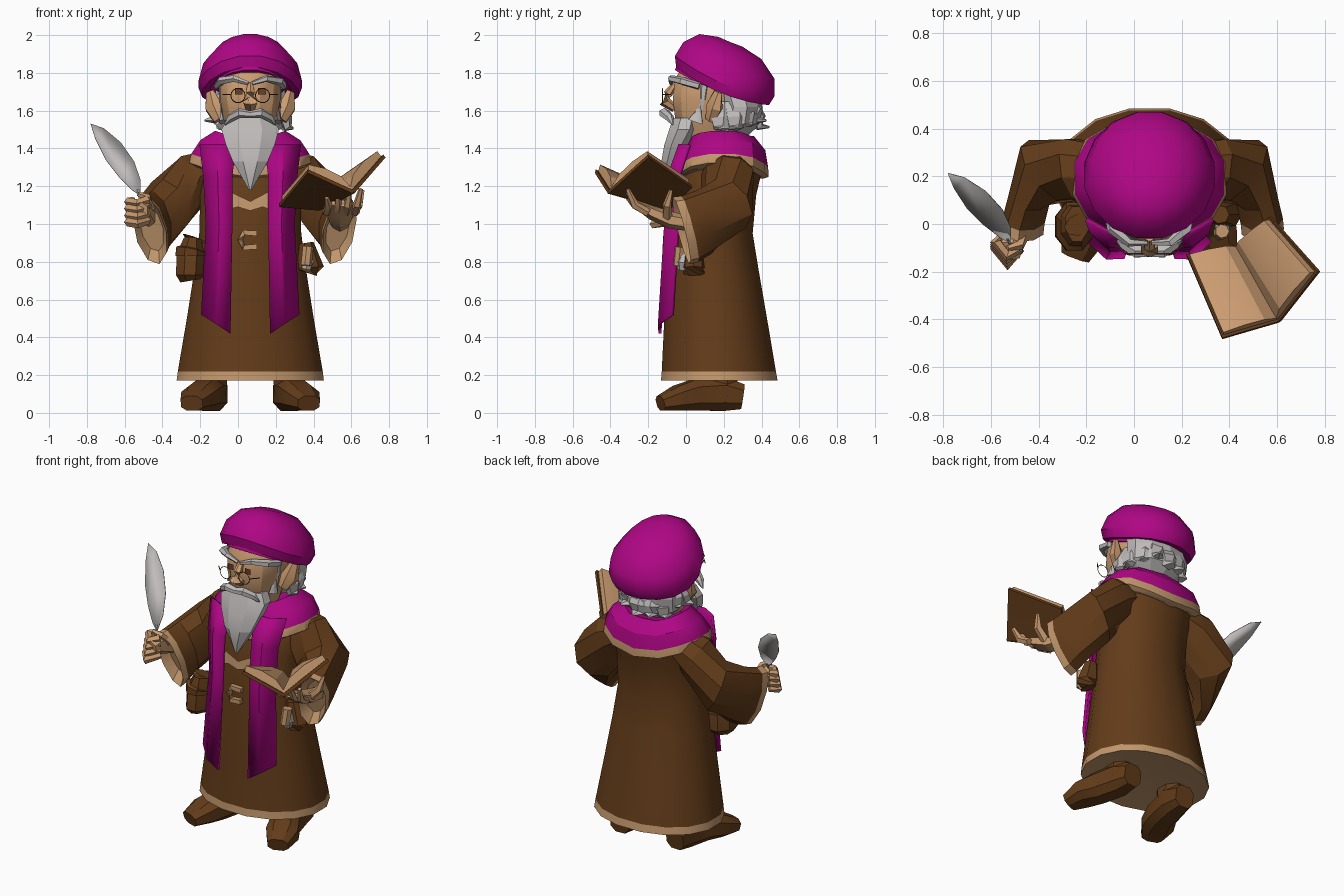
import bpy, bmesh, math, random
from mathutils import Vector

random.seed(4)
CX = 0.065  # body centre line


def mat(name, col):
    m = bpy.data.materials.new(name)
    m.diffuse_color = (*col, 1)
    return m


BROWN = mat("brown_cloth", (0.125, 0.045, 0.010))
TAN = mat("tan_trim", (0.54, 0.31, 0.15))
SKIN = mat("skin", (0.60, 0.335, 0.165))
MAGENTA = mat("magenta_cloth", (0.43, 0.002, 0.235))
GREY = mat("grey_hair", (0.52, 0.50, 0.49))
DARK = mat("dark_wire", (0.14, 0.05, 0.02))


def build(name, verts, faces, mats, idx=None, angle=30):
    me = bpy.data.meshes.new(name)
    bm = bmesh.new()
    vs = [bm.verts.new(v) for v in verts]
    for i, f in enumerate(faces):
        bm.faces.new([vs[j] for j in f]).material_index = idx[i] if idx else 0
    bmesh.ops.recalc_face_normals(bm, faces=bm.faces)
    bm.to_mesh(me)
    bm.free()
    ob = bpy.data.objects.new(name, me)
    bpy.context.collection.objects.link(ob)
    for m in mats:
        me.materials.append(m)
    bpy.ops.object.select_all(action='DESELECT')
    ob.select_set(True)
    bpy.context.view_layer.objects.active = ob
    bpy.ops.object.shade_smooth_by_angle(angle=math.radians(angle))
    return ob


def skin(name, rings, mats, segs=None, angle=30):
    """Bridge rings of points; segs gives the material of each band, end caps included."""
    n, k = len(rings[0]), len(rings)
    verts = [p for r in rings for p in r]
    segs = segs or [0] * (k + 1)
    faces, idx = [list(range(n))], [segs[0]]
    for i in range(k - 1):
        for j in range(n):
            a, b = i * n + j, i * n + (j + 1) % n
            faces.append([a, b, b + n, a + n])
            idx.append(segs[i + 1])
    faces.append(list(range((k - 1) * n, k * n)))
    idx.append(segs[-1])
    return build(name, verts, faces, mats, idx, angle)


def oval(c, u, v, n, p=1.0):
    pts = []
    for j in range(n):
        a = 2 * math.pi * (j + 0.5) / n
        s, t = math.cos(a), math.sin(a)
        pts.append(Vector(c) + Vector(u) * math.copysign(abs(s) ** p, s)
                   + Vector(v) * math.copysign(abs(t) ** p, t))
    return pts


def stack(name, levels, mats, segs=None, n=16, p=0.85, angle=30, lift=0):
    """Level = (z, half width, front y, back y); lift raises the sides."""
    rings = [oval((CX, (f + b) / 2, z), (w, 0, 0), (0, (b - f) / 2, 0), n, p) for z, w, f, b in levels]
    for r in rings:
        for q in r:
            q.z += lift * max(0, abs(q.x - CX) - 0.1)
    return skin(name, rings, mats, segs, angle)


def limb(name, pts, radii, mats, segs=None, n=8, angle=30, p=1.0):
    """Tube through pts; radii are (side, up) pairs."""
    P = [Vector(q) for q in pts]
    rings = []
    for i, c in enumerate(P):
        d = (P[min(i + 1, len(P) - 1)] - P[max(i - 1, 0)]).normalized()
        ref = Vector((0, 0, 1)) if abs(d.z) < 0.95 else Vector((0, 1, 0))
        s = d.cross(ref).normalized()
        rings.append(oval(c, s * radii[i][0], s.cross(d) * radii[i][1], n, p))
    return skin(name, rings, mats, segs, angle)


def mx(x, side):
    return CX + side * (x - CX)  # side -1 mirrors about the centre line


# robe with tan hem and lining
stack("robe", [(0.178, 0.37, -0.11, 0.46), (0.172, 0.397, -0.138, 0.49), (0.218, 0.391, -0.134, 0.482),
               (0.5, 0.342, -0.12, 0.434), (0.75, 0.302, -0.105, 0.39), (0.95, 0.275, -0.09, 0.357),
               (1.15, 0.27, -0.065, 0.375), (1.28, 0.28, -0.03, 0.405), (1.4, 0.2, 0.03, 0.36)],
      [BROWN, TAN], [1, 1, 1, 0, 0, 0, 0, 0, 0, 0], p=0.95)
# collar with trim, raised over the shoulders
stack("collar", [(1.24, 0.30, -0.04, 0.41), (1.25, 0.33, -0.055, 0.437), (1.3, 0.32, -0.05, 0.435),
                 (1.39, 0.27, -0.01, 0.42), (1.465, 0.19, 0.02, 0.36), (1.44, 0.12, 0.05, 0.28)],
      [MAGENTA, TAN], [1, 1, 1, 0, 0, 0, 0], n=14, lift=0.33)

# hanging stole bands
for side, tag in ((1, "right"), (-1, "left")):
    rows = [(0.42, 0.52, -0.04, -0.19, -0.138, -0.07), (1.0, 1.0, -0.03, -0.165, -0.105, -0.04),
            (1.25, 1.25, -0.03, -0.18, -0.09, -0.035), (1.42, 1.42, -0.01, -0.2, -0.03, 0.02)]
    verts = []
    for zi, zo, xi, xo, yi, yo in rows:
        xm = (xi + xo) / 2
        verts += [(mx(xi, side), yi, zi), (mx(xm, side), min(yi, yo) - 0.003, (zi + zo) / 2), (mx(xo, side), yo, zo)]
    faces = [[r * 3 + c, r * 3 + c + 1, r * 3 + c + 4, r * 3 + c + 3] for r in range(3) for c in range(2)]
    ob = build("stole_" + tag, verts, faces, [MAGENTA])
    so = ob.modifiers.new("thick", 'SOLIDIFY')
    so.thickness, so.offset = 0.016, 0

# neck placket and open belt buckle
build("placket", [(-0.04, -0.088, 1.17), (-0.04, -0.092, 1.08), (0.0, -0.096, 1.09), (CX, -0.098, 1.07),
                  (0.13, -0.096, 1.09), (0.16, -0.092, 1.08), (0.16, -0.088, 1.17), (CX, -0.092, 1.12)],
      [[0, 1, 2, 7], [2, 3, 7], [3, 4, 7], [4, 5, 6, 7]], [TAN])
limb("buckle", [(0.1, -0.104, 0.95), (0.03, -0.106, 0.955), (0.012, -0.108, 0.915), (0.03, -0.11, 0.875),
                (0.1, -0.11, 0.88)], [(0.02, 0.02)] * 5, [TAN], n=4)

# boots
for side, tag in ((1, "right"), (-1, "left")):
    pts = [(-0.13, 0.30, 0.085), (-0.135, 0.2, 0.1), (-0.17, 0.05, 0.095), (-0.21, -0.04, 0.078), (-0.245, -0.135, 0.05)]
    limb("boot_" + tag, [(mx(x, side), y, z) for x, y, z in pts],
         [(0.065, 0.07), (0.085, 0.095), (0.09, 0.088), (0.1, 0.07), (0.065, 0.042)], [BROWN], p=0.75)
    limb("leg_" + tag, [(mx(-0.14, side), 0.18, 0.08), (mx(-0.13, side), 0.18, 0.19)], [(0.08, 0.1)] * 2, [BROWN])

# head, ears, nose, brows, eyes, glasses
stack("head", [(1.42, 0.1, 0.02, 0.24), (1.54, 0.14, -0.06, 0.28), (1.66, 0.165, -0.075, 0.3),
               (1.77, 0.165, -0.064, 0.3), (1.86, 0.12, 0.0, 0.24)], [SKIN], n=12)
limb("nose", [(CX, -0.06, 1.74), (CX, -0.095, 1.69), (CX, -0.11, 1.645), (CX, -0.06, 1.61)],
     [(0.018, 0.015), (0.026, 0.024), (0.042, 0.032), (0.025, 0.02)], [SKIN], n=6)
for side, tag in ((1, "right"), (-1, "left")):
    def m(*q):
        return [(mx(x, side), y, z) for x, y, z in q]
    limb("ear_" + tag, m((-0.1, 0.13, 1.55), (-0.13, 0.15, 1.62), (-0.15, 0.17, 1.7)),
         [(0.025, 0.035), (0.04, 0.055), (0.015, 0.03)], [SKIN], n=6)
    limb("brow_" + tag, m((0.055, -0.08, 1.745), (-0.02, -0.078, 1.77), (-0.09, -0.02, 1.757), (-0.115, 0.07, 1.73)),
         [(0.01, 0.01), (0.018, 0.018), (0.025, 0.022), (0.015, 0.02)], [GREY], n=5)
    limb("temple_hair_" + tag, m((-0.085, 0.1, 1.77), (-0.088, 0.09, 1.66), (-0.083, 0.05, 1.54)),
         [(0.02, 0.03), (0.015, 0.018), (0.02, 0.04)], [GREY], n=6)
    limb("moustache_" + tag, m((0.07, -0.115, 1.58), (0.01, -0.115, 1.588), (-0.04, -0.085, 1.56), (-0.07, -0.07, 1.525)),
         [(0.025, 0.018), (0.03, 0.026), (0.024, 0.022), (0.004, 0.004)], [GREY], n=6)
    x = mx(0.005, side)
    build("eye_" + tag, [(x - 0.02, -0.08, 1.685), (x + 0.02, -0.08, 1.685), (x + 0.02, -0.08, 1.72),
                         (x - 0.02, -0.08, 1.72)], [[0, 1, 2, 3]], [DARK])
    bpy.ops.mesh.primitive_torus_add(location=(mx(0.0, side), -0.125, 1.68), rotation=(math.pi / 2, 0, 0),
                                     major_radius=0.038, minor_radius=0.0025, major_segments=14, minor_segments=4)
    bpy.context.object.name = "lens_rim_" + tag
    bpy.context.object.data.materials.append(DARK)
    limb("glasses_arm_" + tag, m((-0.038, -0.125, 1.685), (-0.08, -0.08, 1.685)),
         [(0.003, 0.003)] * 2, [DARK], n=4)

# beard
stack("beard", [(1.56, 0.13, -0.075, 0.08), (1.5, 0.165, -0.095, 0.07), (1.42, 0.14, -0.12, 0.02),
                (1.33, 0.1, -0.135, -0.02), (1.25, 0.05, -0.13, -0.05), (1.18, 0.008, -0.115, -0.1)],
      [GREY], n=8, p=1, angle=15)

# hair mass with broad locks curling down and outward
stack("hair", [(1.47, 0.13, 0.16, 0.33), (1.53, 0.2, 0.15, 0.395), (1.62, 0.205, 0.17, 0.405),
               (1.72, 0.19, 0.14, 0.38), (1.78, 0.16, 0.1, 0.3)], [GREY], n=10, p=1, angle=10)
for i in range(9):
    a = math.radians(-5 + 23.75 * i)
    ca, sa = math.cos(a), math.sin(a)
    r = 0.235 + random.uniform(-0.012, 0.012)
    z0 = 1.55 + random.uniform(-0.02, 0.04)
    limb("hair_lock", [(CX + ca * 0.15, 0.2 + sa * 0.15, z0 + 0.1), (CX + ca * 0.19, 0.2 + sa * 0.19, z0 + 0.02),
                       (CX + ca * 0.2, 0.2 + sa * 0.19, z0 - 0.03), (CX + ca * r, 0.2 + sa * r, z0 - 0.03)],
         [(0.06, 0.03), (0.06, 0.035), (0.045, 0.025), (0.006, 0.006)], [GREY], n=5, angle=10)

# beret tilted backwards, sides drooping: (height, radius, shift) along the tilted axis
t = math.radians(22)
ax, by = Vector((0, math.sin(t), math.cos(t))), Vector((0, math.cos(t), -math.sin(t)))
rings = [oval(Vector((CX, 0.205, 1.785)) + ax * h + by * s, (r * 0.96, 0, 0), by * r, 16)
         for h, r, s in ((-0.07, 0.195, -0.065), (-0.03, 0.2, -0.06), (-0.06, 0.225, -0.01), (-0.055, 0.27, 0.01),
                         (0.0, 0.29, 0), (0.085, 0.265, -0.01), (0.155, 0.18, -0.03), (0.178, 0.07, -0.04))]
for r in rings:
    for q in r:
        q.z -= 0.6 * (q.x - CX) ** 2
skin("beret", rings, [MAGENTA], angle=35)

# sleeves: shoulder, elbow, wide hanging cuff with trim and recessed lining
for side, tag, k in ((1, "right", 1.0), (-1, "left", 0.89)):
    prof = [((-0.1, 0.21, 1.31), (0, 0.12, 0), (0.02, 0, 0.1)),
            ((-0.23, 0.22, 1.25), (-0.03, 0.145, 0), (-0.08, 0, 0.11)),
            ((-0.365, 0.22, 1.1), (-0.1, 0.125, 0), (-0.05, -0.04, 0.14)),
            ((-0.44, 0.1, 1.01), (-0.085, 0.02, 0), (-0.03, -0.04, 0.17)),
            ((-0.46, 0.02, 0.973), (-0.085, 0.02, 0), (-0.035, -0.045, 0.178)),
            ((-0.465, -0.025, 0.965), (-0.085, 0.02, 0), (-0.035, -0.045, 0.18)),
            ((-0.455, 0.03, 0.975), (-0.06, 0.015, 0), (-0.025, -0.03, 0.12))]
    rings = [oval((CX + side * k * (c[0] - CX), c[1], c[2]), (side * u[0], u[1], u[2]),
                  (side * v[0], v[1], v[2]), 9) for c, u, v in prof]
    skin("sleeve_" + tag, rings, [BROWN, TAN], [0, 0, 0, 0, 0, 1, 1, 1])

# hand holding the quill
limb("hand_right", [(-0.46, 0.06, 1.02), (-0.49, -0.02, 1.05), (-0.51, -0.09, 1.08), (-0.51, -0.14, 1.07)],
     [(0.035, 0.04), (0.05, 0.055), (0.055, 0.065), (0.035, 0.045)], [SKIN], n=6)
for i in range(4):
    z = 1.0 + 0.036 * i
    limb("finger_right", [(-0.48, -0.1, z + 0.02), (-0.53, -0.17 + 0.012 * i, z), (-0.58, -0.1 + 0.01 * i, z + 0.01),
                          (-0.55, -0.05, z + 0.02)],
         [(0.024, 0.024)] * 3 + [(0.016, 0.016)], [SKIN], n=5)
limb("thumb_right", [(-0.46, -0.04, 1.08), (-0.48, -0.09, 1.14), (-0.53, -0.1, 1.16)],
     [(0.025, 0.025), (0.022, 0.022), (0.012, 0.012)], [SKIN], n=5)

# quill: flat leaning blade and shaft
edge = [(-0.78, 1.53), (-0.71, 1.505), (-0.62, 1.43), (-0.55, 1.33), (-0.515, 1.23), (-0.515, 1.15),
        (-0.56, 1.18), (-0.63, 1.25), (-0.7, 1.34), (-0.755, 1.45)]
ob = build("quill", [(x, -0.08 + (z - 1.15) * 0.77, z) for x, z in edge], [list(range(10))], [GREY])
so = ob.modifiers.new("thick", 'SOLIDIFY')
so.thickness, so.offset = 0.006, 0
limb("quill_shaft", [(-0.53, -0.06, 1.18), (-0.5, -0.13, 1.04)], [(0.007, 0.007), (0.003, 0.003)], [GREY], n=5)

# hand supporting the book
limb("hand_left", [(0.54, 0.03, 1.0), (0.54, -0.08, 1.02), (0.54, -0.18, 1.06), (0.55, -0.27, 1.11)],
     [(0.045, 0.04), (0.06, 0.045), (0.08, 0.038), (0.065, 0.02)], [SKIN], n=6)
for i in range(4):
    x = 0.47 + 0.05 * i
    limb("finger_left", [(x, -0.2, 1.06), (x + 0.01, -0.27, 1.1), (x + 0.01 * i, -0.31, 1.14 + 0.015 * i)],
         [(0.025, 0.022), (0.022, 0.022), (0.012, 0.012)], [SKIN], n=5)
limb("thumb_left", [(0.58, -0.1, 1.04), (0.64, -0.1, 1.1), (0.66, -0.08, 1.18)],
     [(0.028, 0.028), (0.024, 0.024), (0.01, 0.01)], [SKIN], n=5)

# open book: two covers with arched page blocks
s0, s1 = Vector((0.43, -0.09, 1.08)), Vector((0.61, -0.41, 1.17))
for tag, o0, o1 in (("left", Vector((0.22, -0.13, 1.10)), Vector((0.37, -0.48, 1.28))),
                    ("right", Vector((0.57, 0.03, 1.20)), Vector((0.775, -0.2, 1.36)))):
    up = (o0 - s0).cross(s1 - s0).normalized()
    up = up if up.z > 0 else -up

    def at(u, v, h):
        return s0.lerp(o0, u).lerp(s1.lerp(o1, u), v) + up * h
    for part, col, lo, v0, prof in (
            ("cover", BROWN, -0.01, 0, [(0, 0.01), (0.5, 0.01), (1, 0.01)]),
            ("pages", SKIN, 0.01, 0.03, [(0, 0.02), (0.25, 0.06), (0.6, 0.065), (0.97, 0.045)])):
        ring = [[at(u, v, h) for u, h in prof] + [at(u, v, lo) for u, h in reversed(prof)] for v in (v0, 1 - v0)]
        skin("book_%s_%s" % (part, tag), ring, [col], angle=25)

# belt pouches and small flask
limb("pouch_right", [(-0.25, -0.01, 0.7), (-0.255, -0.01, 0.73), (-0.25, -0.01, 0.84), (-0.24, 0.0, 0.92)],
     [(0.06, 0.08), (0.08, 0.11), (0.08, 0.1), (0.05, 0.08)], [BROWN], n=8)
limb("pouch_flap_right", [(-0.25, -0.01, 0.83), (-0.25, -0.01, 0.86), (-0.23, 0.0, 0.925)],
     [(0.088, 0.11), (0.085, 0.11), (0.045, 0.07)], [BROWN], n=8)
limb("pouch_left", [(0.37, 0.04, 0.74), (0.38, 0.04, 0.77), (0.36, 0.04, 0.9)],
     [(0.06, 0.05), (0.075, 0.06), (0.04, 0.04)], [BROWN], n=7)
limb("scroll_left", [(0.36, -0.04, 0.78), (0.37, -0.03, 0.88)], [(0.03, 0.03)] * 2, [TAN], n=7)
limb("flask_left", [(0.36, -0.02, 0.76), (0.37, -0.02, 0.8), (0.37, -0.01, 0.85)],
     [(0.025, 0.025), (0.035, 0.035), (0.015, 0.015)], [GREY], n=6)
